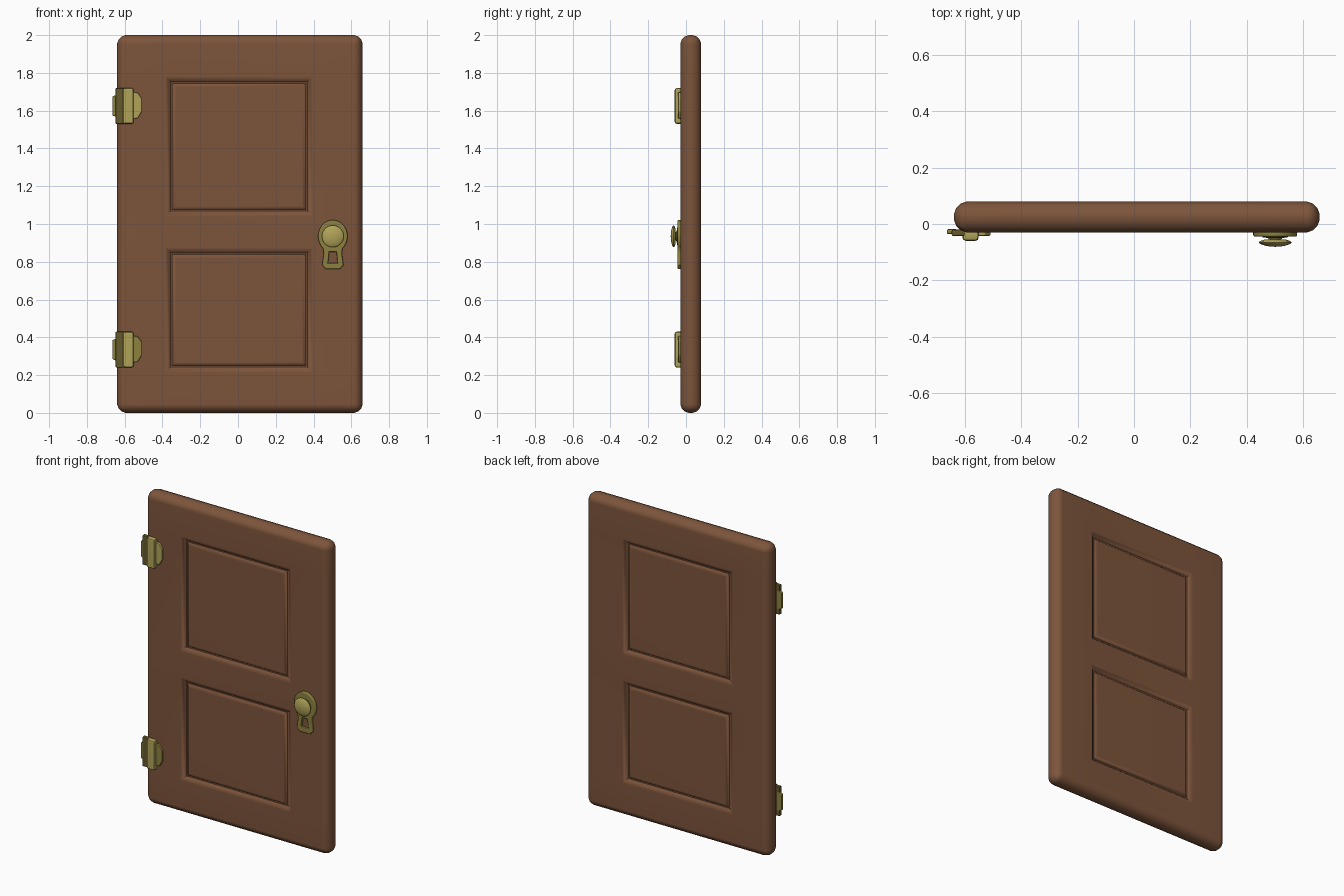
import bpy, bmesh, math
from mathutils import Matrix, Vector

cube = bpy.data.objects.get("Cube")
if cube:
    bpy.data.objects.remove(cube, do_unlink=True)


def material(name, rgb):
    m = bpy.data.materials.new(name)
    m.use_nodes = True
    m.diffuse_color = (*rgb, 1)
    m.node_tree.nodes["Principled BSDF"].inputs["Base Color"].default_value = (*rgb, 1)
    return m


WOOD = material("brown wood", (0.205, 0.09, 0.044))
BRIGHT = material("bright brass", (0.44, 0.37, 0.1))
DULL = material("dull brass", (0.27, 0.22, 0.05))
DARK = material("dark brass", (0.13, 0.1, 0.026))


def finish(obj, mat, angle=35):
    obj.data.materials.clear()
    obj.data.materials.append(mat)
    bpy.ops.object.select_all(action='DESELECT')
    obj.select_set(True)
    bpy.context.view_layer.objects.active = obj
    bpy.ops.object.shade_smooth_by_angle(angle=math.radians(angle))
    # Keeps the large flat faces flat beside their softened edges
    weighted = obj.modifiers.new("flat faces", 'WEIGHTED_NORMAL')
    weighted.keep_sharp = True


def from_bmesh(name, bm, mat, angle=35):
    bmesh.ops.recalc_face_normals(bm, faces=bm.faces)
    mesh = bpy.data.meshes.new(name)
    bm.to_mesh(mesh)
    bm.free()
    obj = bpy.data.objects.new(name, mesh)
    bpy.context.collection.objects.link(obj)
    finish(obj, mat, angle)


def prism(name, outline, y_front, y_back, mat, bevel=0.005):
    """Extrude an x-z outline from front to back with softened edges."""
    bm = bmesh.new()
    face = bm.faces.new([bm.verts.new((x, y_front, z)) for x, z in outline])
    out = bmesh.ops.extrude_face_region(bm, geom=[face], use_keep_orig=True)
    moved = [g for g in out["geom"] if isinstance(g, bmesh.types.BMVert)]
    bmesh.ops.translate(bm, verts=moved, vec=(0, y_back - y_front, 0))
    bmesh.ops.recalc_face_normals(bm, faces=bm.faces)
    bmesh.ops.bevel(bm, geom=bm.edges[:], offset=bevel, segments=2,
                    affect='EDGES', profile=0.5)
    from_bmesh(name, bm, mat)


# Door slab: a gridded box whose middle cells become panels on both sides
XS = (-0.64, -0.385, 0.395, 0.66)
ZS = (0, 0.215, 0.875, 1.04, 1.78, 2)
FRONT, BACK = -0.03, 0.08

bm = bmesh.new()
grid = [[bm.verts.new((x, FRONT, z)) for z in ZS] for x in XS]
for i in range(len(XS) - 1):
    for k in range(len(ZS) - 1):
        bm.faces.new((grid[i][k], grid[i + 1][k], grid[i + 1][k + 1], grid[i][k + 1]))
out = bmesh.ops.extrude_face_region(bm, geom=bm.faces[:], use_keep_orig=True)
bmesh.ops.translate(bm, vec=(0, BACK - FRONT, 0),
                    verts=[g for g in out["geom"] if isinstance(g, bmesh.types.BMVert)])
bmesh.ops.recalc_face_normals(bm, faces=bm.faces)

# Rounded outer rim
rim = [e for e in bm.edges if e.calc_face_angle(0) > 1]
bmesh.ops.bevel(bm, geom=rim, offset=0.045, segments=3, affect='EDGES', profile=0.45)

# Soft moulding, groove and raised field
bm.normal_update()
panels = []
for f in bm.faces:
    c = f.calc_center_median()
    in_row = ZS[1] < c.z < ZS[2] or ZS[3] < c.z < ZS[4]
    if abs(f.normal.y) > 0.9 and XS[1] < c.x < XS[2] and in_row:
        panels.append(f)
for thickness, depth in ((0.014, -0.006), (0.014, -0.014), (0.008, 0),
                         (0.008, 0.009), (0.012, 0.005)):
    bmesh.ops.inset_individual(bm, faces=panels, thickness=thickness, depth=depth,
                               use_even_offset=True)
from_bmesh("door_slab", bm, WOOD, 40)


# Hinges: a barrel strip with a dark outer leaf, a side tab and an inner leaf
for label, z, leaf in (("lower", 0.335, DULL), ("upper", 1.625, BRIGHT)):
    h = 0.095
    prism(label + "_hinge_barrel",
          [(-0.61, z - h), (-0.552, z - h), (-0.552, z + h), (-0.61, z + h)],
          -0.06, -0.02, BRIGHT, 0.012)
    prism(label + "_hinge_outer_leaf",
          [(-0.648, z - h), (-0.6, z - h), (-0.6, z + h), (-0.648, z + h)],
          -0.043, -0.02, DARK)
    prism(label + "_hinge_outer_tab",
          [(-0.665, z - 0.05), (-0.63, z - 0.065), (-0.63, z + 0.065), (-0.665, z + 0.05)],
          -0.036, -0.018, DULL)
    prism(label + "_hinge_inner_leaf",
          [(-0.57, z - 0.07), (-0.53, z - 0.065), (-0.51, z - 0.03),
           (-0.51, z + 0.04), (-0.53, z + 0.07), (-0.57, z + 0.075)],
          -0.042, -0.02, leaf)


# Escutcheon: keyhole-shaped plate with a slot
KX, KZ = 0.502, 0.935
curve = bpy.data.curves.new("door_plate", 'CURVE')
curve.dimensions = '2D'
curve.fill_mode = 'BOTH'
curve.extrude = 0.005
curve.bevel_depth = 0.006
curve.bevel_resolution = 2


def outline(points):
    s = curve.splines.new('POLY')
    s.points.add(len(points) - 1)
    for p, (x, z) in zip(s.points, points):
        p.co = (x, z, 0, 1)
    s.use_cyclic_u = True


arc = [math.radians(-50 + 280 * i / 28) for i in range(29)]
head = [(0.072 * math.cos(a), 0.08 * math.sin(a)) for a in arc]
foot = [(-0.042, -0.09), (-0.05, -0.15), (-0.035, -0.168)]
outline(head + foot + [(-x, z) for x, z in reversed(foot)])
outline([(-0.024, -0.076), (0.024, -0.076), (0.032, -0.148), (-0.032, -0.148)])
plate = bpy.data.objects.new("door_plate", curve)
bpy.context.collection.objects.link(plate)
plate.location = (KX, -0.034, KZ)
plate.rotation_euler = (math.pi / 2, 0, 0)
bpy.ops.object.select_all(action='DESELECT')
plate.select_set(True)
bpy.context.view_layer.objects.active = plate
bpy.ops.object.convert(target='MESH')
finish(bpy.context.view_layer.objects.active, DULL)


def lathe(name, profile, mat):
    """Spin a (radius, y) profile about the knob's axis."""
    bm = bmesh.new()
    verts = [bm.verts.new((r, y, 0)) for r, y in profile]
    edges = [bm.edges.new(pair) for pair in zip(verts, verts[1:])]
    bmesh.ops.spin(bm, geom=verts + edges, cent=(0, 0, 0), axis=(0, 1, 0),
                   angle=math.tau, steps=28)
    bmesh.ops.remove_doubles(bm, verts=bm.verts, dist=0.0005)
    bmesh.ops.transform(bm, matrix=Matrix.Translation(Vector((KX, 0, KZ))), verts=bm.verts)
    from_bmesh(name, bm, mat, 50)


# Knob: neck and flattened round grip
lathe("knob_neck", [(0.05, -0.03), (0.045, -0.047), (0.025, -0.05), (0.02, -0.062)], DULL)
lathe("knob_grip", [(0, -0.054), (0.04, -0.056), (0.055, -0.061), (0.058, -0.066),
                    (0.053, -0.071), (0.036, -0.077), (0.018, -0.08), (0, -0.081)], BRIGHT)
